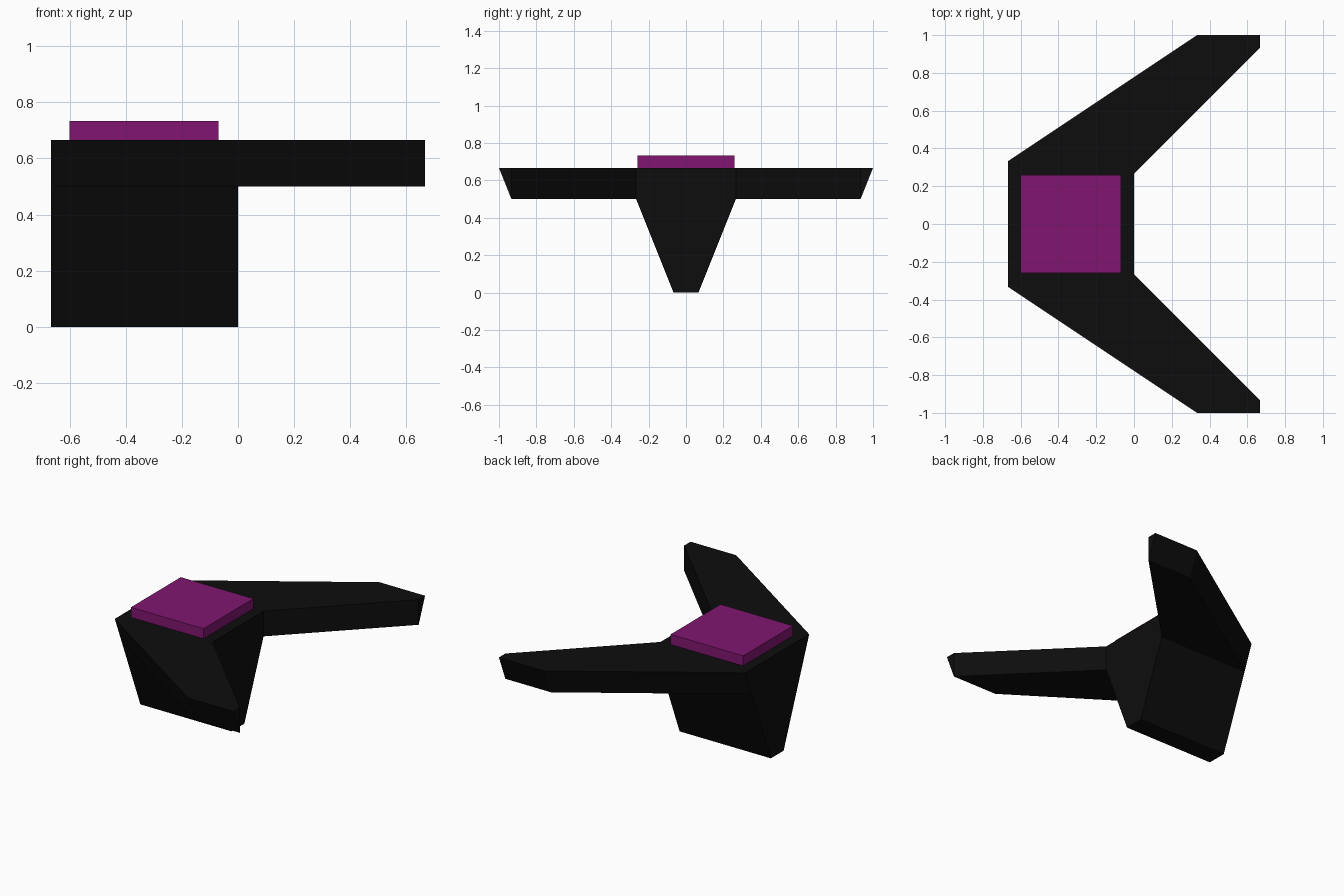
import bpy, bmesh

if "Cube" in bpy.data.objects:
    bpy.data.objects.remove(bpy.data.objects["Cube"])

def material(name, rgb):
    m = bpy.data.materials.new(name)
    m.diffuse_color = (*rgb, 1)
    m.use_nodes = True
    m.node_tree.nodes["Principled BSDF"].inputs["Base Color"].default_value = m.diffuse_color
    return m

BLACK = material("black", (0.004, 0.004, 0.004))
PURPLE = material("purple", (0.22, 0.008, 0.16))

def mirrored(half):
    """Complete an outline given on the +y side, in order from front to rear."""
    return half + [(x, -y) for x, y in reversed(half)]

def loft(name, lower, z0, upper, z1, mat, top=True, bottom=True):
    """Join two outlines with the same point count at two heights."""
    bm = bmesh.new()
    a = [bm.verts.new((x, y, z0)) for x, y in lower]
    b = [bm.verts.new((x, y, z1)) for x, y in upper]
    n = len(a)
    for i in range(n):
        j = (i + 1) % n
        bm.faces.new((a[i], a[j], b[j], b[i]))
    if bottom:
        bm.faces.new(a)
    if top:
        bm.faces.new(b)
    bmesh.ops.triangulate(bm, faces=[f for f in bm.faces if len(f.verts) > 4])
    bmesh.ops.remove_doubles(bm, verts=bm.verts[:], dist=1e-4)
    bmesh.ops.recalc_face_normals(bm, faces=bm.faces[:])
    me = bpy.data.meshes.new(name)
    bm.to_mesh(me)
    bm.free()
    me.materials.append(mat)
    ob = bpy.data.objects.new(name, me)
    bpy.context.collection.objects.link(ob)
    return ob

T = 2 / 3      # deck height, and half the overall length
X1 = 1 / 3     # where the wing tip starts
Y0 = 0.8 / 3   # half width under the deck
YT = 2.8 / 3   # wing tip underside

# Tapered keel, open where it meets the deck
loft("keel", mirrored([(-T, T / 10), (0, T / 10)]), 0,
     mirrored([(-T, Y0), (0, Y0)]), 0.5, BLACK, top=False)

# Deck with swept wings, its outer edges sloping in towards the underside
loft("deck_and_wings",
     mirrored([(-T, Y0), (X1, YT), (T, YT), (T, YT), (0, Y0)]), 0.5,
     mirrored([(-T, X1), (X1, 1), (T, 1), (T, YT), (0, Y0)]), T, BLACK)

# Raised square panel
panel = mirrored([(-0.6, 0.26), (-0.07, 0.26)])
loft("top_panel", panel, T, panel, 0.733, PURPLE, bottom=False)
